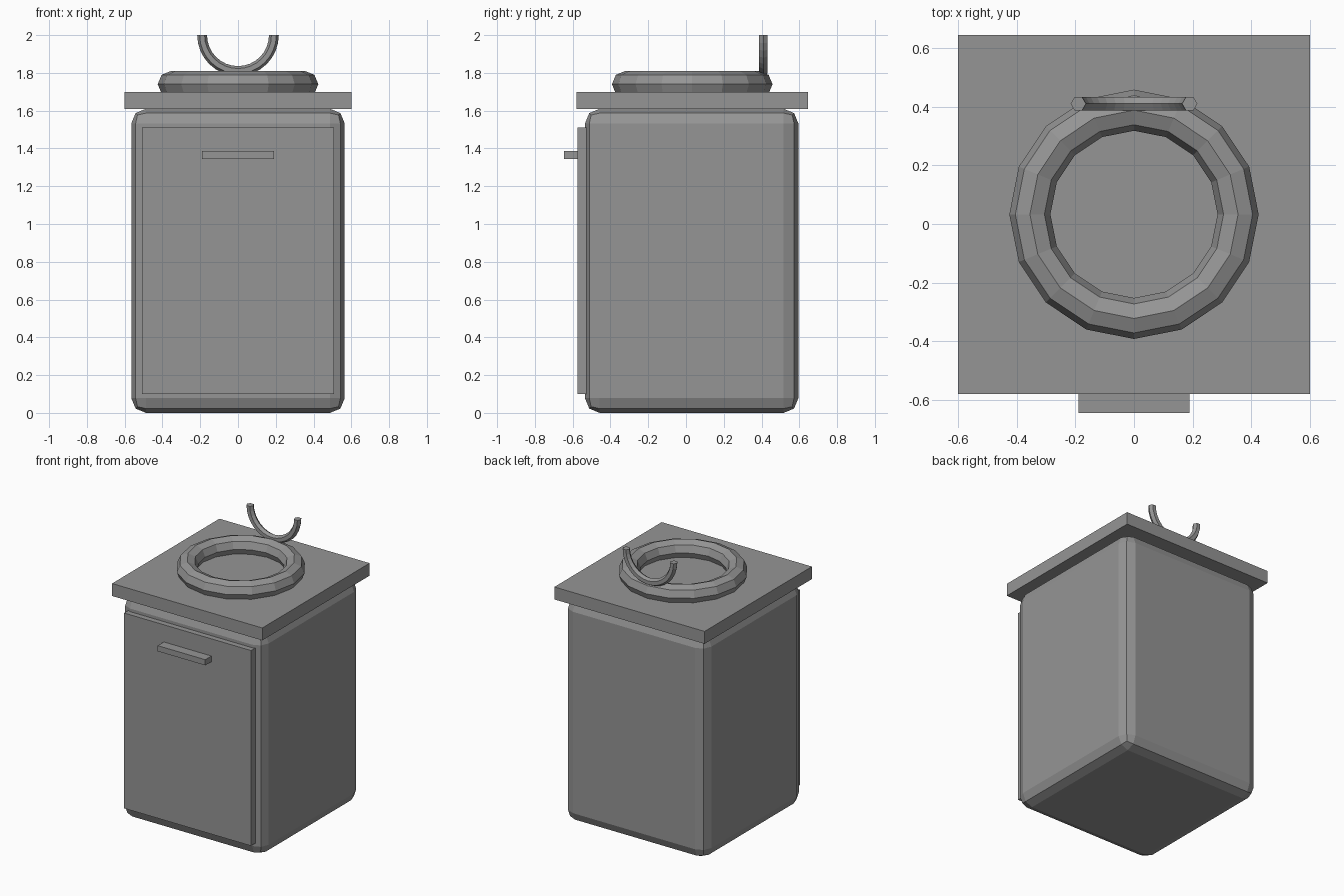
import bpy
import bmesh
import math
from mathutils import Vector

cube = bpy.data.objects.get("Cube")
if cube:
    bpy.data.objects.remove(cube, do_unlink=True)

grey = bpy.data.materials.new("plain_grey")
grey.use_nodes = True
colour = (0.3, 0.3, 0.3, 1)
grey.diffuse_color = colour
grey.node_tree.nodes["Principled BSDF"].inputs["Base Color"].default_value = colour


def finish(name, bm):
    bmesh.ops.recalc_face_normals(bm, faces=bm.faces)
    mesh = bpy.data.meshes.new(name)
    bm.to_mesh(mesh)
    bm.free()
    mesh.materials.append(grey)
    obj = bpy.data.objects.new(name, mesh)
    bpy.context.collection.objects.link(obj)
    return obj


def box(name, low, high, bevel=0):
    low, high = Vector(low), Vector(high)
    bm = bmesh.new()
    bmesh.ops.create_cube(bm, size=1)
    bmesh.ops.scale(bm, vec=high - low, verts=bm.verts)
    bmesh.ops.translate(bm, vec=(low + high) / 2, verts=bm.verts)
    if bevel:
        bmesh.ops.bevel(bm, geom=bm.edges[:], offset=bevel, segments=2,
                        profile=0.5, affect='EDGES')
    return finish(name, bm)


def tube_arc(name, centre, u, v, major, minor, start, sweep, steps, sides):
    """Sweep a polygon section round an arc lying in the u-v plane."""
    centre, u, v = Vector(centre), Vector(u), Vector(v)
    axis = u.cross(v)
    closed = sweep >= math.tau
    bm = bmesh.new()
    rings = []
    for i in range(steps if closed else steps + 1):
        a = start + sweep * i / steps
        out = u * math.cos(a) + v * math.sin(a)
        ring = []
        for j in range(sides):
            b = math.tau * j / sides
            offset = out * (major + minor * math.cos(b)) + axis * minor * math.sin(b)
            ring.append(bm.verts.new(centre + offset))
        rings.append(ring)
    for i in range(steps):
        r, s = rings[i], rings[(i + 1) % len(rings)]
        for j in range(sides):
            k = (j + 1) % sides
            bm.faces.new((r[j], r[k], s[k], s[j]))
    if not closed:
        bm.faces.new(rings[0])
        bm.faces.new(rings[-1])
    return finish(name, bm)


# Cabinet with softened edges, and the slab on top
box("cabinet_body", (-0.565, -0.535, 0), (0.565, 0.595, 1.61), 0.078)
box("countertop", (-0.6, -0.58, 1.61), (0.6, 0.645, 1.7))

# Door and its handle
box("door", (-0.507, -0.575, 0.1), (0.507, -0.5, 1.51))
box("door_handle", (-0.19, -0.645, 1.345), (0.19, -0.57, 1.386))

# Basin rim, half sunk into the counter
tube_arc("basin_rim", (0, 0.033, 1.74), (1, 0, 0), (0, 1, 0),
         0.355, 0.07, 0, math.tau, 16, 8)

# Open faucet hoop behind the rim
tube_arc("faucet_hoop", (0, 0.41, 2), (1, 0, 0), (0, 0, 1),
         0.19, 0.026, math.pi, math.pi, 16, 6)
